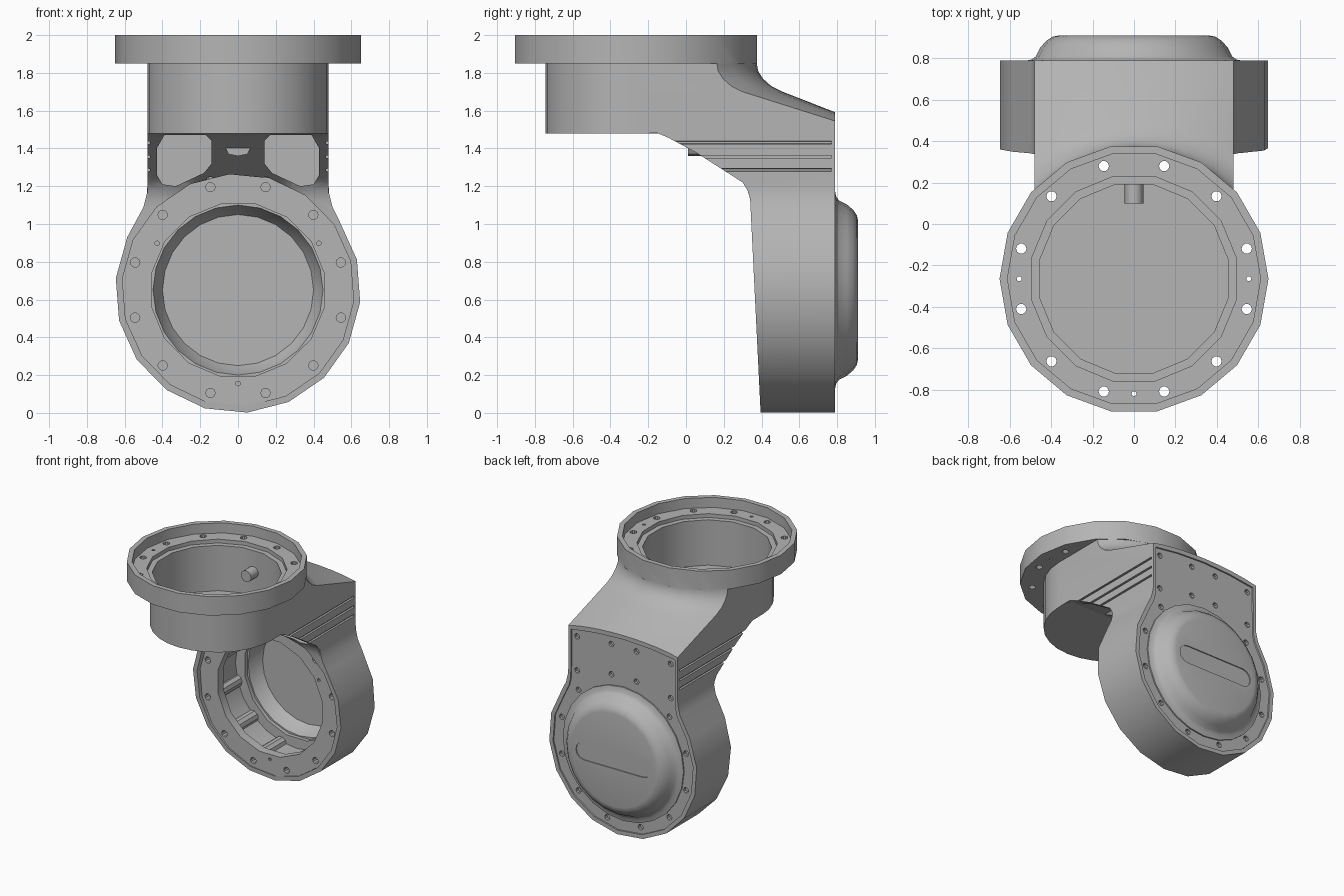
import bpy, bmesh
from math import sin, cos, pi, radians, sqrt

cube = bpy.data.objects.get("Cube")
if cube:
    bpy.data.objects.remove(cube)

grey = bpy.data.materials.new("cast_grey")
grey.use_nodes = True
grey.diffuse_color = (0.46, 0.46, 0.46, 1)
grey.node_tree.nodes["Principled BSDF"].inputs["Base Color"].default_value = grey.diffuse_color

TOP = (0, -0.265)    # axis of the upper flange (x, y)
LOW = (0, 0.65)      # axis of the lower ring (x, z)
RIM = 0.65           # outer radius of both rims


def finish(name, bm):
    bmesh.ops.recalc_face_normals(bm, faces=bm.faces)
    mesh = bpy.data.meshes.new(name)
    bm.to_mesh(mesh)
    bm.free()
    mesh.materials.append(grey)
    ob = bpy.data.objects.new(name, mesh)
    bpy.context.collection.objects.link(ob)
    return ob


def circle(centre, r, n, phase=0.0):
    return [(centre[0] + r * cos(radians(phase) + 2 * pi * k / n),
             centre[1] + r * sin(radians(phase) + 2 * pi * k / n)) for k in range(n)]


def prism(name, loops, axis, a, b):
    """Extrude one or more outlines along y or z from a to b."""
    bm = bmesh.new()
    for loop in loops:
        ends = []
        for h in (a, b):
            ends.append([bm.verts.new((u, h, v) if axis == "Y" else (u, v, h)) for u, v in loop])
            bm.faces.new(ends[-1])
        for i in range(len(loop)):
            j = (i + 1) % len(loop)
            bm.faces.new((ends[0][i], ends[0][j], ends[1][j], ends[1][i]))
    return finish(name, bm)


def lathe(name, profile, steps):
    """Closed (radius, y) profile turned about the lower ring's axis."""
    bm = bmesh.new()
    vs = [bm.verts.new((r, y, LOW[1])) for r, y in profile]
    edges = [bm.edges.new(p) for p in zip(vs, vs[1:])]
    bmesh.ops.spin(bm, geom=vs + edges, cent=(0, 0, LOW[1]), axis=(0, 1, 0),
                   angle=2 * pi, steps=steps)
    bmesh.ops.remove_doubles(bm, verts=bm.verts, dist=1e-4)
    return finish(name, bm)


def combine(target, tool, operation):
    mod = target.modifiers.new("shape", "BOOLEAN")
    mod.operation, mod.object, mod.solver = operation, tool, "EXACT"
    bpy.context.view_layer.objects.active = target
    bpy.ops.object.modifier_apply(modifier=mod.name)
    bpy.data.objects.remove(tool)


def cut(target, loops, axis, a, b):
    combine(target, prism("cutter", loops, axis, a, b), "DIFFERENCE")


def mirrored(points):
    return [(-x, y) for x, y in points]


# Lower housing: round body with shoulders, front face leaning slightly
arc = [(RIM * cos(radians(34.4 - 20 * k)), LOW[1] + RIM * sin(radians(34.4 - 20 * k)))
       for k in range(13)]
shoulder = [(0.48, 1.2), (0.483, 1.16), (0.5, 1.09)]
outline = shoulder + arc + mirrored(shoulder[::-1])
housing = prism("elbow_housing", [outline], "Y", 0.3, 0.79)
for v in housing.data.vertices:
    if v.co.y < 0.5:
        v.co.y = 0.395 - 0.049 * v.co.z

# Neck: side profile lofted across x, its upper edge following the flange
under = [(0.79, 1.13), (0.34, 1.13), (0.325, 1.18), (0.3, 1.22), (0.05, 1.38),
         (-0.09, 1.455), (-0.15, 1.481), (-0.265, 1.481)]
fillet = [(0.16, 1.88), (0.165, 1.84), (0.17, 1.81), (0.195, 1.77), (0.24, 1.73), (0.3, 1.7)]
bm = bmesh.new()
sections = []
for k in range(11):
    x = -0.48 + 0.096 * k
    shift = sqrt(RIM ** 2 - x * x) - sqrt(RIM ** 2 - 0.48 ** 2)
    prof = under + [(-0.265, 1.88)] + [(y + shift, z) for y, z in fillet]
    prof.append((0.79, 1.545 + 0.22 * shift))
    sections.append([bm.verts.new((x, y, z)) for y, z in prof])
for s, t in zip(sections, sections[1:]):
    for i in range(len(s)):
        j = (i + 1) % len(s)
        bm.faces.new((s[i], s[j], t[j], t[i]))
bm.faces.new(sections[0])
bm.faces.new(sections[-1])
combine(housing, finish("neck", bm), "UNION")

# Upper drum and flange
combine(housing, prism("drum", [circle(TOP, 0.48, 28)], "Z", 1.48, 1.9), "UNION")
combine(housing, prism("flange", [circle(TOP, RIM, 18)], "Z", 1.85, 2.0), "UNION")

# Stepped upper bore
for r, n, floor in ((0.612, 18, 1.92), (0.505, 16, 1.89), (0.465, 16, 1.53)):
    cut(housing, [circle(TOP, r, n, 180 / n if n == 16 else 0)], "Z", floor, 2.1)

# Lower ring recess, bore and the wider cavity behind the ring
cut(housing, [circle(LOW, 0.615, 18, 14.4)], "Y", -0.3, 0.4)
cut(housing, [circle(LOW, 0.465, 16, 11)], "Y", 0.1, 0.9)
cut(housing, [circle(LOW, 0.54, 24)], "Y", 0.47, 0.74)

# Bolt access pockets in the underside of the neck
pocket = [(0.14, 1.44), (0.14, 1.32), (0.18, 1.27), (0.33, 1.2), (0.4, 1.21),
          (0.43, 1.26), (0.43, 1.4), (0.39, 1.47), (0.17, 1.47)]
cut(housing, [pocket, mirrored(pocket)], "Y", -0.3, 0.5)

# Shallow recess over the back face
top_edge = [(0.455, 1.52), (0.24, 1.548), (0, 1.56), (-0.24, 1.548), (-0.455, 1.52)]
inner = [(x * 0.95, LOW[1] + (z - LOW[1]) * 0.95) for x, z in outline[1:-1]]
cut(housing, [inner + top_edge[::-1]], "Y", 0.778, 0.9)

# Grooves along both neck sides
for z in (1.28, 1.35, 1.425):
    groove = [(0.466, z), (0.466, z + 0.012), (0.5, z + 0.016), (0.5, z - 0.004)]
    cut(housing, [groove, mirrored(groove)], "Y", -0.1, 0.77)

# Bolt and pin holes
def holes(spots, r):
    return [circle(p, r, 10) for p in spots]


cut(housing, holes(circle(TOP, 0.564, 12, 15), 0.025), "Z", 1.15, 2.1)
cut(housing, holes(circle(TOP, 0.555, 4, 0)[2:] + circle(TOP, 0.555, 4, 0)[:1], 0.012), "Z", 1.5, 2.1)
cut(housing, holes(circle(LOW, 0.564, 12, 15), 0.025), "Y", 0.2, 0.45)
cut(housing, holes(circle(LOW, 0.495, 3, 30), 0.012), "Y", 0.2, 0.43)
back_spots = [p for p in circle(LOW, 0.564, 12, 15) if p[1] < 1.1]
for x, z in ((0.41, 1.47), (0.11, 1.49), (0.11, 1.25), (0.41, 1.2)):
    back_spots += [(x, z), (-x, z)]
cut(housing, holes(back_spots, 0.022), "Y", 0.75, 0.9)

# Domed rear cover, hollow inside, with a rounded slot
cover = lathe("rear_cover", [(0, 0.91), (0.37, 0.91), (0.395, 0.905), (0.425, 0.885), (0.455, 0.85),
                             (0.475, 0.81), (0.495, 0.795), (0.53, 0.788), (0.53, 0.77),
                             (0.45, 0.77), (0.43, 0.83), (0.4, 0.88), (0, 0.88)], 24)
slot = [(s * (0.26 + 0.07 * sin(radians(a))), LOW[1] + s * 0.07 * cos(radians(a)))
        for s in (1, -1) for a in range(0, 181, 30)]
cut(cover, [slot], "Y", 0.902, 1.0)

# Bosses inside the lower cavity, stub in the upper bore, nub under the neck
bosses = prism("cavity_bosses", holes(circle(LOW, 0.55, 12, 15), 0.05), "Y", 0.46, 0.75)
stub = prism("bore_stub", [circle((0, 1.72), 0.045, 12)], "Y", 0.1, 0.22)
nub = prism("neck_nub", [[(-0.08, 1.43), (-0.05, 1.37), (0, 1.36), (0.05, 1.37), (0.08, 1.43)]],
            "Y", 0.01, 0.1)

# Smooth shading with sharp edges kept
for ob in (housing, cover, bosses, stub, nub):
    bpy.ops.object.select_all(action="DESELECT")
    ob.select_set(True)
    bpy.context.view_layer.objects.active = ob
    bpy.ops.object.shade_smooth_by_angle(angle=radians(32))
